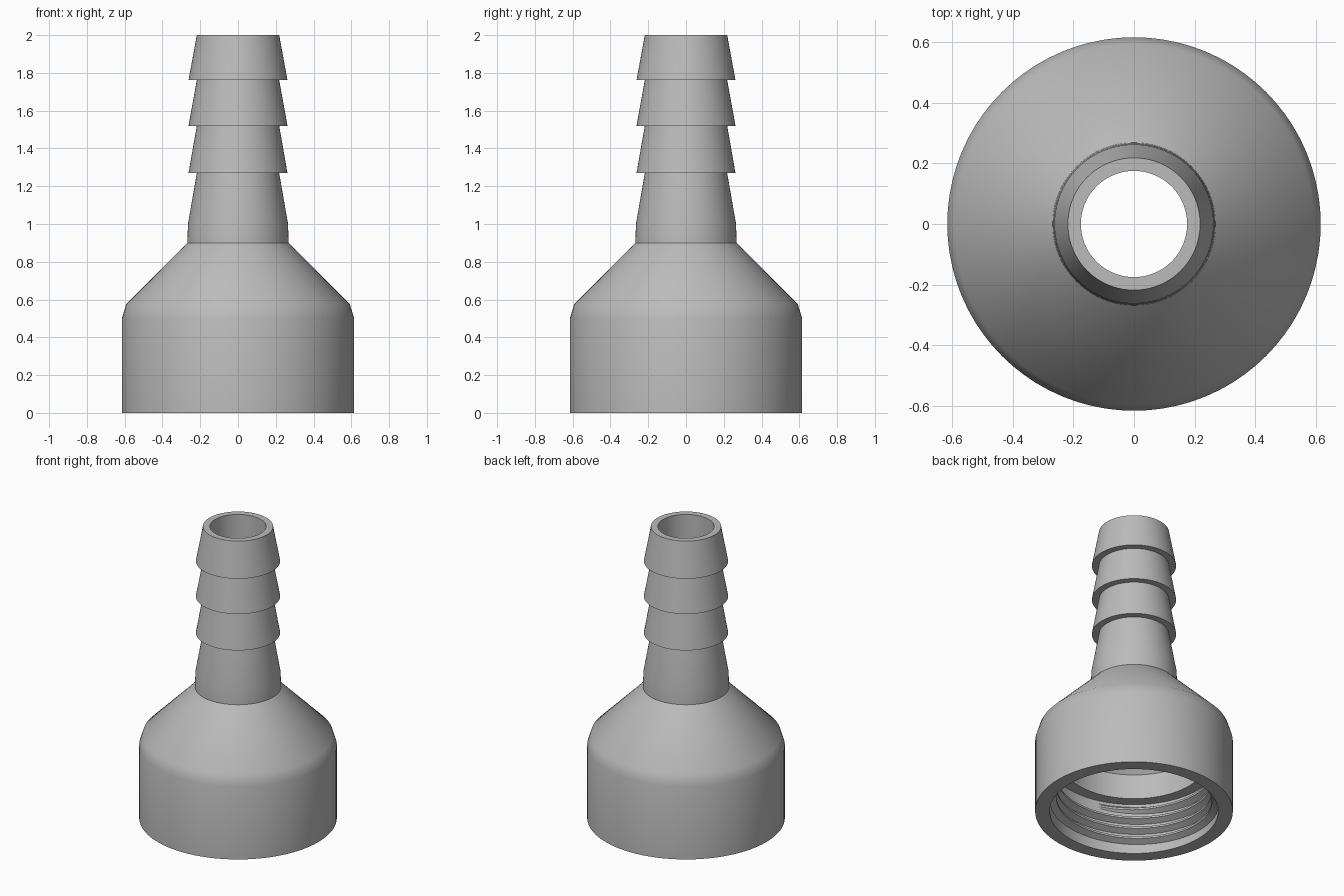
import bpy, bmesh, math

cube = bpy.data.objects.get("Cube")
if cube:
    bpy.data.objects.remove(cube, do_unlink=True)

# Single grey plastic colour
GREY = (0.5, 0.5, 0.5, 1.0)
grey = bpy.data.materials.new("plain grey")
grey.use_nodes = True
grey.diffuse_color = GREY
grey.node_tree.nodes["Principled BSDF"].inputs["Base Color"].default_value = GREY


def finish(bm, name):
    """Turn a bmesh into a smooth shaded object with outward normals."""
    bmesh.ops.recalc_face_normals(bm, faces=bm.faces[:])
    mesh = bpy.data.meshes.new(name)
    bm.to_mesh(mesh)
    bm.free()
    mesh.materials.append(grey)
    obj = bpy.data.objects.new(name, mesh)
    bpy.context.collection.objects.link(obj)
    bpy.ops.object.select_all(action='DESELECT')
    obj.select_set(True)
    bpy.context.view_layer.objects.active = obj
    bpy.ops.object.shade_smooth_by_angle(angle=math.radians(30))
    return obj


def lathe(profile, name, steps=80):
    """Revolve a closed (radius, height) loop around z."""
    bm = bmesh.new()
    verts = [bm.verts.new((r, 0, z)) for r, z in profile]
    edges = [bm.edges.new((a, b)) for a, b in zip(verts, verts[1:] + verts[:1])]
    bmesh.ops.spin(bm, geom=verts + edges, cent=(0, 0, 0), axis=(0, 0, 1),
                   angle=math.tau, steps=steps, use_merge=False)
    bmesh.ops.remove_doubles(bm, verts=bm.verts[:], dist=1e-4)
    return finish(bm, name)


# Hose fitting: socket, shoulder cone, neck, barbs and hollow bore
ROOT, CREST = 0.525, 0.48
NECK, BARB, BORE = 0.218, 0.262, 0.175
profile = [(ROOT, 0), (0.615, 0), (0.615, 0.5), (0.592, 0.575),
           (0.268, 0.9), (0.265, 1.0), (NECK, 1.27)]
for bottom, top in ((1.27, 1.52), (1.52, 1.762), (1.762, 2.0)):
    profile += [(BARB, bottom), (NECK, top)]
profile += [(BORE, 2.0), (BORE, 0.82), (0.45, 0.52), (0.45, 0.35), (ROOT, 0.35)]
lathe(profile, "hose_fitting")


def helical_thread(name, start, end, pitch, steps=64):
    """Ridge winding up the inside of the socket, fading out at both ends."""
    bm = bmesh.new()
    count = int((end - start) / pitch * steps)
    back, half = ROOT + 0.012, pitch * 0.45
    rings = []
    for i in range(count + 1):
        fade = min(1, i / 12, (count - i) / 12)
        crest = ROOT + 0.004 - (ROOT - CREST) * fade
        angle, z = math.tau * i / steps, start + pitch * i / steps
        section = ((back, -half), (crest, -half * 0.2), (crest, half * 0.2), (back, half))
        rings.append([bm.verts.new((r * math.cos(angle), r * math.sin(angle), z + dz))
                      for r, dz in section])
    for a, b in zip(rings, rings[1:]):
        for k in range(4):
            j = (k + 1) % 4
            bm.faces.new((a[k], a[j], b[j], b[k]))
    bm.faces.new(rings[0])
    bm.faces.new(rings[-1])
    return finish(bm, name)


# Internal screw thread
helical_thread("socket_thread", 0.045, 0.315, 0.072)
